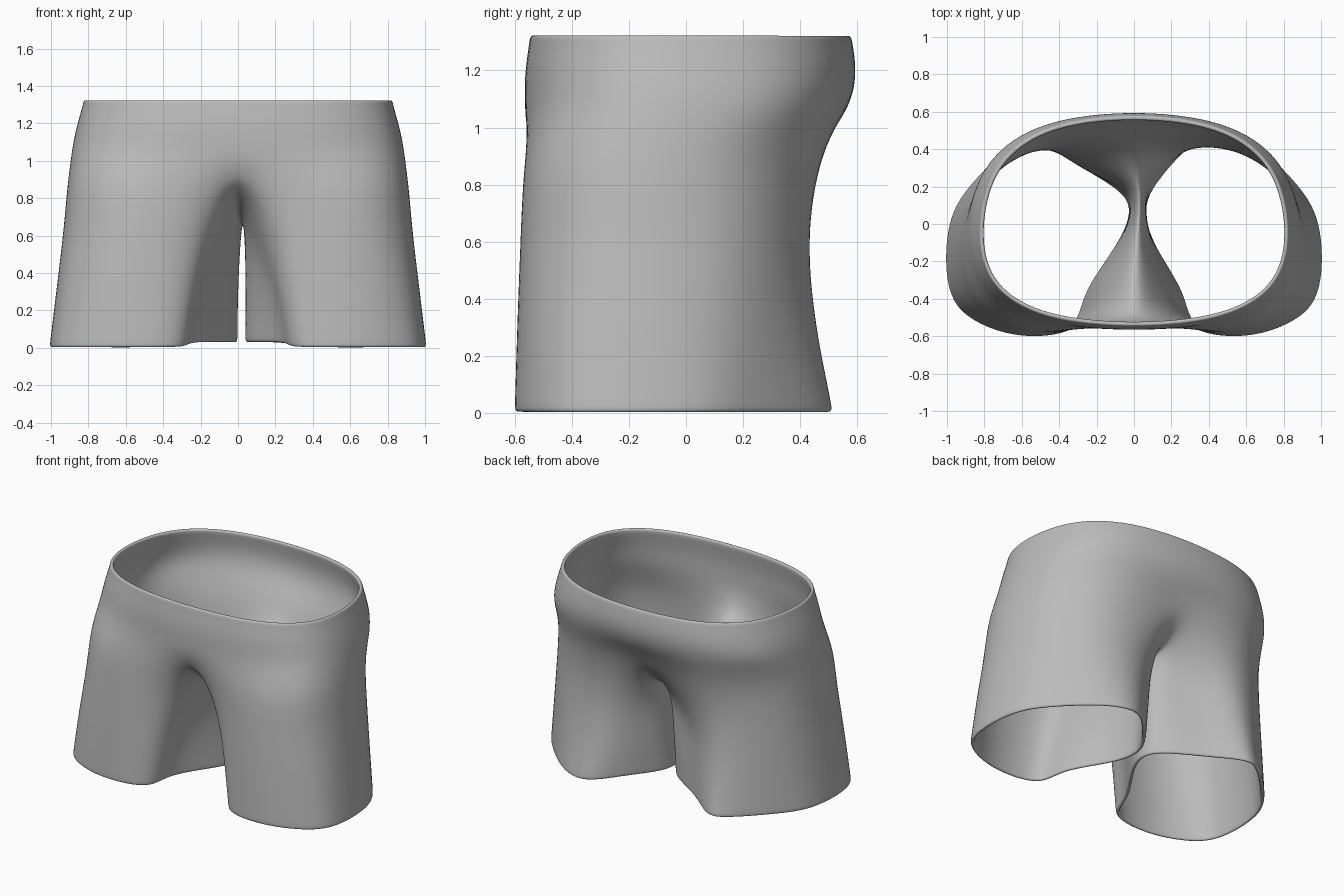
import bpy, bmesh, math
from mathutils import Vector

if "Cube" in bpy.data.objects:
    bpy.data.objects.remove(bpy.data.objects["Cube"])

# Half torso sections: height, half width, front y, back y, squareness
TORSO = [(1.325, .843, -.557, .591, 2.5), (1.295, .847, -.559, .597, 2.5),
         (1.19, .878, -.576, .613, 2.55), (1.07, .905, -.575, .588, 2.65)]

# Half hip line, centre front round to centre back
HIP = [(0, -.545), (.34, -.578), (.64, -.565), (.835, -.445), (.92, -.24), (.91, .05), (.785, .285),
       (.50, .49), (0, .48)]

# Leg sections as (x, y): outer side from centre front round to centre back, then inner thigh
UPPER = [(.15, -.48), (.31, -.577), (.61, -.588), (.83, -.48), (.937, -.27), (.93, .03), (.82, .26),
         (.54, .435), (.23, .42), (.09, .30), (.014, .19), (.012, .05), (.04, -.10), (.11, -.30)]
MIDDLE = [(.22, -.50), (.34, -.585), (.63, -.602), (.87, -.50), (.975, -.32), (.968, .03), (.84, .25),
          (.58, .445), (.33, .46), (.16, .34), (.03, .20), (.018, .04), (.07, -.13), (.20, -.34)]
HEM = [(.27, -.52), (.38, -.597), (.64, -.61), (.89, -.515), (1.015, -.37), (1.01, .03), (.875, .22),
       (.62, .475), (.40, .55), (.22, .38), (.05, .19), (.012, .05), (.08, -.13), (.25, -.37)]

# Crotch seam between back and front: y, z
SEAM = [(.36, .83), (.21, .72), (.05, .69), (-.12, .72), (-.33, .85)]


def torso_ring(z, w, front, back, n, steps=8):
    """Half of a rounded oval from centre front to centre back."""
    cy, pts = -.06, []
    for i in range(steps + 1):
        a = -math.pi / 2 + math.pi * i / steps
        c, s = max(0, math.cos(a)), math.sin(a)
        x = w * c ** (2 / n) if 0 < i < steps else 0
        ry = (back - cy) if s > 0 else (cy - front)
        pts.append((x, cy + math.copysign(ry * abs(s) ** (2 / n), s), z))
    return pts


def leg_ring(section, z_out, z_in):
    return [(x, y, z_out if i < 9 else z_in) for i, (x, y) in enumerate(section)]


def skin(bm, upper, lower, closed):
    """Quads between two rings of vertices."""
    n = len(upper)
    for j in range(n if closed else n - 1):
        k = (j + 1) % n
        bm.faces.new((upper[j], lower[j], lower[k], upper[k]))


bm = bmesh.new()
add_ring = lambda pts: [bm.verts.new(p) for p in pts]

# Waist and hips, with the hip line rising to the crotch at front and back
rings = [add_ring(torso_ring(*row)) for row in TORSO]
rings.append(add_ring([(x, y, .98 if x == 0 else .89) for x, y in HIP]))
for a, b in zip(rings, rings[1:]):
    skin(bm, a, b, False)

# Leg tube from the hip line and crotch seam to the hem
near_hem = [Vector(h).lerp(Vector(m), .1) for h, m in zip(HEM, MIDDLE)]
loop = rings[-1] + add_ring([(0, y, z) for y, z in SEAM])
for section, z_out, z_in in ((UPPER, .65, .56), (MIDDLE, .34, .30),
                             (near_hem, .04, .065), (HEM, .003, .03)):
    nxt = add_ring(leg_ring(section, z_out, z_in))
    skin(bm, loop, nxt, True)
    loop = nxt

# Second half
bmesh.ops.mirror(bm, geom=bm.verts[:] + bm.edges[:] + bm.faces[:], axis='X', merge_dist=.0005)
bmesh.ops.recalc_face_normals(bm, faces=bm.faces[:])
if sum(f.normal.dot(f.calc_center_median()) for f in bm.faces
       if abs(f.calc_center_median().x) > .6) < 0:
    bmesh.ops.reverse_faces(bm, faces=bm.faces[:])

for v in bm.verts:
    x, y, z = v.co
    # Slight sideways drift of the inner seam
    if z < .88 and abs(x) < .3:
        amount = .03 if x <= .001 else .03 * (.4 + .8 * z)
        v.co.x += amount * math.exp(-(x / .15) ** 2) * math.exp(-((y - .1) / .25) ** 2)
    # Left leg is drawn in at its inner back corner
    if x < -.05 and x > -.45 and y > .28 and z < .7:
        v.co.x -= .10
        v.co.y -= .035

mesh = bpy.data.meshes.new("shorts")
bm.to_mesh(mesh)
bm.free()
shorts = bpy.data.objects.new("shorts", mesh)
bpy.context.collection.objects.link(shorts)

# Cloth thickness and smoothing
solid = shorts.modifiers.new("cloth_thickness", 'SOLIDIFY')
solid.thickness = .026
solid.offset = -1
sub = shorts.modifiers.new("smooth_cloth", 'SUBSURF')
sub.levels = sub.render_levels = 3
mesh.polygons.foreach_set("use_smooth", [True] * len(mesh.polygons))

grey = bpy.data.materials.new("grey_cloth")
grey.diffuse_color = (.5, .5, .5, 1)
grey.use_nodes = True
grey.node_tree.nodes["Principled BSDF"].inputs["Base Color"].default_value = grey.diffuse_color
mesh.materials.append(grey)
